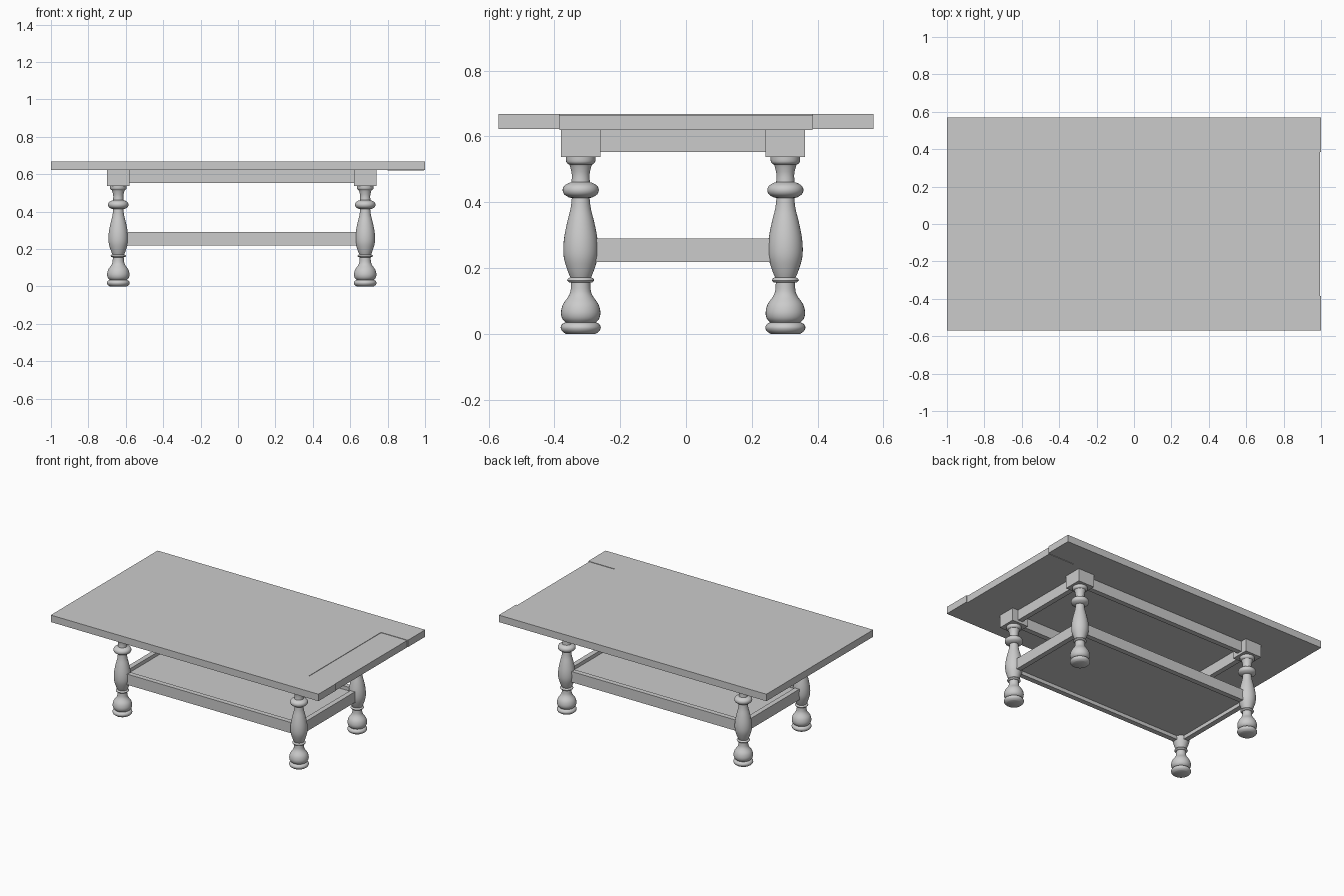
import bpy, bmesh, math
from mathutils import Vector

if "Cube" in bpy.data.objects:
    bpy.data.objects.remove(bpy.data.objects["Cube"])

LEG_X = (-0.64, 0.68)
LEG_Y = (-0.32, 0.302)


def box(name, x0, x1, y0, y1, z0, z1):
    bm = bmesh.new()
    bmesh.ops.create_cube(bm, size=1)
    for v in bm.verts:
        v.co = Vector((x0 + (x1 - x0) * (v.co.x + 0.5),
                       y0 + (y1 - y0) * (v.co.y + 0.5),
                       z0 + (z1 - z0) * (v.co.z + 0.5)))
    mesh = bpy.data.meshes.new(name)
    bm.to_mesh(mesh)
    bm.free()
    obj = bpy.data.objects.new(name, mesh)
    bpy.context.collection.objects.link(obj)
    return obj


def smooth_profile(pts, steps=3):
    # Catmull-Rom curve through the (radius, height) points
    out = []
    for i in range(len(pts) - 1):
        a, b, c, d = (Vector(pts[min(max(j, 0), len(pts) - 1)]) for j in range(i - 1, i + 3))
        for s in range(steps):
            t = s / steps
            out.append(0.5 * (2 * b + (c - a) * t + (2 * a - 5 * b + 4 * c - d) * t * t
                              + (3 * b - a - 3 * c + d) * t ** 3))
    return out + [Vector(pts[-1])]


def lathe(name, sections, sides=32):
    profile = [Vector((0, sections[0][0][1]))]
    for sec in sections:
        profile += smooth_profile(sec)
    profile.append(Vector((0, sections[-1][-1][1])))
    bm = bmesh.new()
    verts = [bm.verts.new((p.x, 0, p.y)) for p in profile]
    edges = [bm.edges.new(e) for e in zip(verts, verts[1:])]
    bmesh.ops.spin(bm, geom=verts + edges, cent=(0, 0, 0), axis=(0, 0, 1),
                   angle=math.tau, steps=sides)
    bmesh.ops.remove_doubles(bm, verts=bm.verts, dist=1e-5)
    bmesh.ops.recalc_face_normals(bm, faces=bm.faces)
    mesh = bpy.data.meshes.new(name)
    bm.to_mesh(mesh)
    bm.free()
    obj = bpy.data.objects.new(name, mesh)
    bpy.context.collection.objects.link(obj)
    bpy.context.view_layer.objects.active = obj
    obj.select_set(True)
    bpy.ops.object.shade_smooth_by_angle(angle=math.radians(40))
    obj.select_set(False)
    return obj


# Table top: two side boards, a centre board and a slightly dropped end leaf
box("top_board_front", -1, 1, -0.57, -0.385, 0.622, 0.669)
box("top_board_back", -1, 1, 0.385, 0.57, 0.622, 0.669)
box("top_board_centre", -1, 0.8, -0.385, 0.385, 0.622, 0.669)
box("top_end_leaf", 0.8, 0.994, -0.385, 0.385, 0.619, 0.666)

# Turned leg: foot, bulb, ring, vase, collar and flared neck
sections = [
    [(0.045, 0), (0.056, 0.008), (0.061, 0.019), (0.056, 0.03), (0.046, 0.035)],
    [(0.046, 0.035), (0.056, 0.046), (0.06, 0.065), (0.054, 0.09),
     (0.038, 0.113), (0.031, 0.13), (0.029, 0.156)],
    [(0.036, 0.157), (0.041, 0.163), (0.036, 0.17), (0.031, 0.171)],
    [(0.031, 0.171), (0.039, 0.19), (0.05, 0.225), (0.053, 0.257), (0.05, 0.295),
     (0.041, 0.34), (0.031, 0.38), (0.027, 0.413)],
    [(0.036, 0.415), (0.05, 0.424), (0.055, 0.437), (0.05, 0.45), (0.036, 0.459)],
    [(0.028, 0.461), (0.027, 0.485), (0.032, 0.508), (0.035, 0.515)],
    [(0.038, 0.516), (0.044, 0.523), (0.045, 0.54)],
]
leg = lathe("leg", sections)
for i, (x, y) in enumerate((x, y) for x in LEG_X for y in LEG_Y):
    part = leg
    if i:
        part = leg.copy()
        bpy.context.collection.objects.link(part)
    part.location = (x, y, 0)
    h = 0.06
    box("leg_block", x - h, x + h, y - h, y + h, 0.537, 0.622)

# Upper aprons and lower stretchers, centred on the legs
T = 0.017
for name, z0, z1, gap in (("apron", 0.553, 0.622, 0.055), ("stretcher", 0.218, 0.29, 0.03)):
    for y in LEG_Y:
        box("long_" + name, LEG_X[0] + gap, LEG_X[1] - gap, y - T, y + T, z0, z1)
    for x in LEG_X:
        box("short_" + name, x - T, x + T, LEG_Y[0] + gap, LEG_Y[1] - gap, z0, z1)

# Shelf recessed inside the lower stretchers
box("shelf", LEG_X[0] + T, LEG_X[1] - T, LEG_Y[0] + T, LEG_Y[1] - T, 0.242, 0.266)
